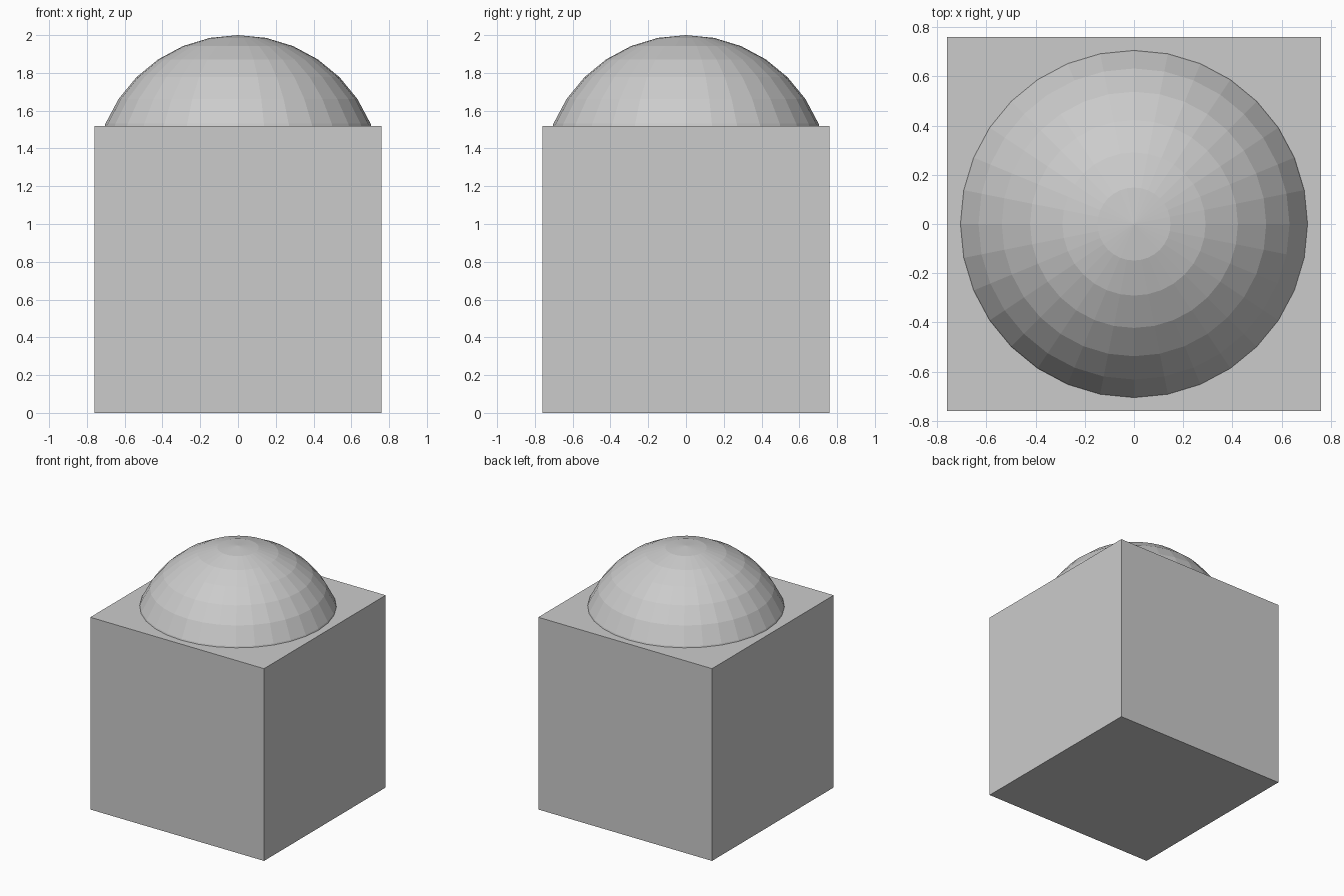
import bpy

if "Cube" in bpy.data.objects:
    bpy.data.objects.remove(bpy.data.objects["Cube"])

HALF = 0.76  # half the block width, also the dome radius

# Block
bpy.ops.mesh.primitive_cube_add(size=2 * HALF, location=(0, 0, HALF))
bpy.context.object.name = "block"

# Faceted ball sunk into the block, leaving a dome on top
bpy.ops.mesh.primitive_uv_sphere_add(segments=32, ring_count=16, radius=HALF,
                                     location=(0, 0, 2 - HALF))
bpy.context.object.name = "dome"
